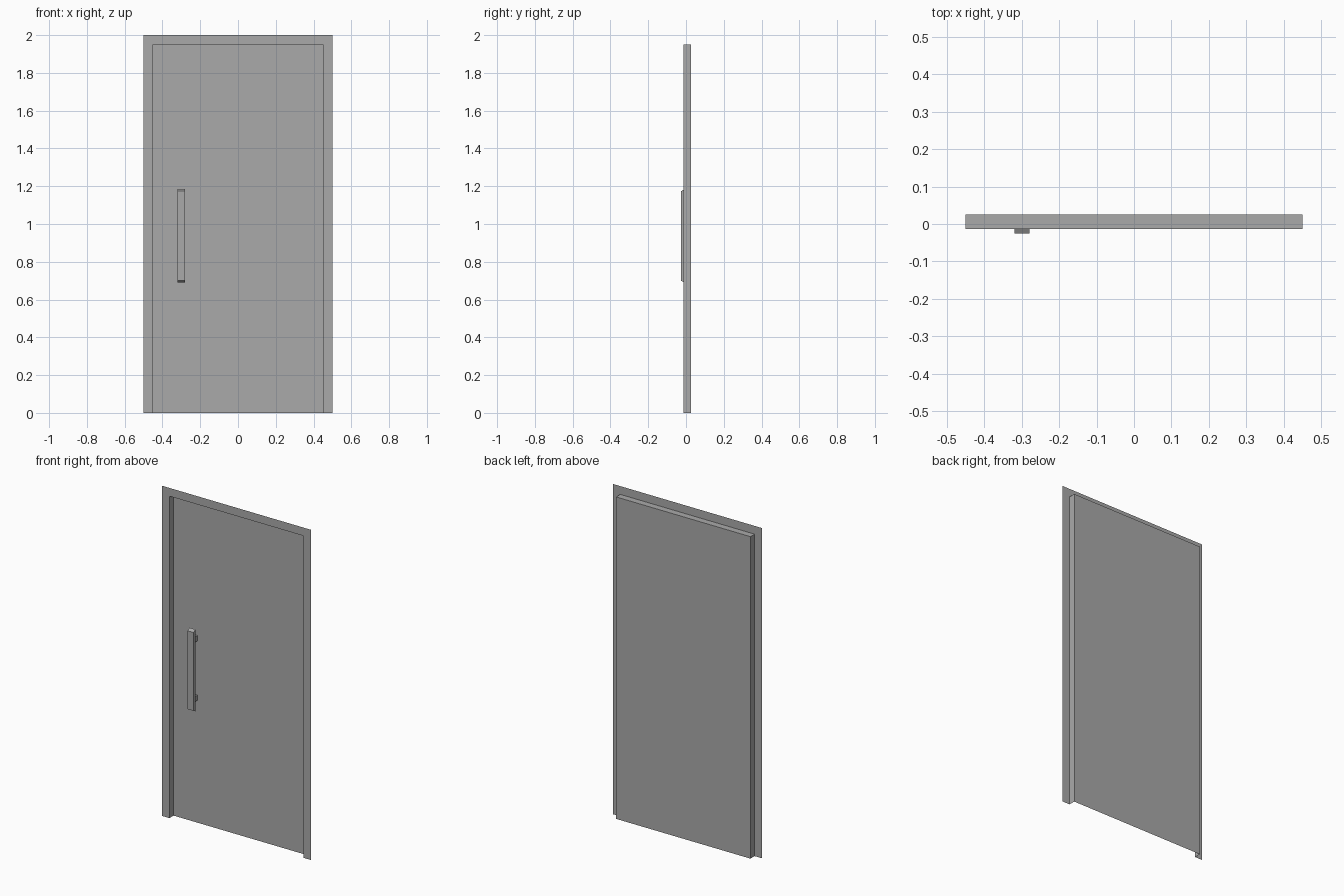
import bpy, bmesh

if "Cube" in bpy.data.objects:
    bpy.data.objects.remove(bpy.data.objects["Cube"], do_unlink=True)

GREY = (0.4, 0.4, 0.4, 1)
grey = bpy.data.materials.new("plain grey")
grey.use_nodes = True
grey.diffuse_color = GREY
grey.node_tree.nodes["Principled BSDF"].inputs["Base Color"].default_value = GREY

FRONT, BACK, GRIP = -0.014, 0.026, -0.026   # depths of casing, door leaf, handle front
OUTER, INNER = 0.5, 0.45                    # half widths of casing and opening
TOP, HEAD = 2.0, 1.95


def finish(name, bm):
    mesh = bpy.data.meshes.new(name)
    bm.to_mesh(mesh)
    bm.free()
    mesh.materials.append(grey)
    obj = bpy.data.objects.new(name, mesh)
    bpy.context.collection.objects.link(obj)
    return obj


def arch(half, top, y):
    """Points around a doorway, open at the floor."""
    return [(-half, y, 0), (-half, y, top), (half, y, top), (half, y, 0)]


def strip(name, a, b):
    """Band of quads joining two point rows."""
    bm = bmesh.new()
    va, vb = [[bm.verts.new(p) for p in row] for row in (a, b)]
    for i in range(len(a) - 1):
        bm.faces.new((va[i], va[i + 1], vb[i + 1], vb[i]))
    return finish(name, bm)


def box(name, x, y0, y1, z, hx, hz, inset=0.0):
    """Box along y whose front end is shortened in height by inset."""
    bm = bmesh.new()
    bmesh.ops.create_cube(bm, size=2)
    for v in bm.verts:
        front = v.co.y < 0
        v.co = (x + v.co.x * hx, y0 if front else y1,
                z + v.co.z * (hz - (inset if front else 0)))
    return finish(name, bm)


# Flat casing, then the jambs and head lining running back to the leaf
strip("door_casing", arch(OUTER, TOP, FRONT), arch(INNER, HEAD, FRONT))
strip("door_jambs", arch(INNER, HEAD, FRONT), arch(INNER, HEAD, BACK))

# Thin door leaf at the back of the opening
bm = bmesh.new()
bm.faces.new([bm.verts.new(p) for p in reversed(arch(INNER, HEAD, BACK))])
finish("door_leaf", bm)

# Pull handle with sloped ends on two short posts
HX, HZ = -0.3, 0.937
box("handle_bar", HX, GRIP, -0.006, HZ, 0.02, 0.248, inset=0.011)
for label, side in (("upper", 1), ("lower", -1)):
    box(f"{label}_handle_post", HX, -0.006, BACK, HZ + side * 0.18, 0.01, 0.016)
